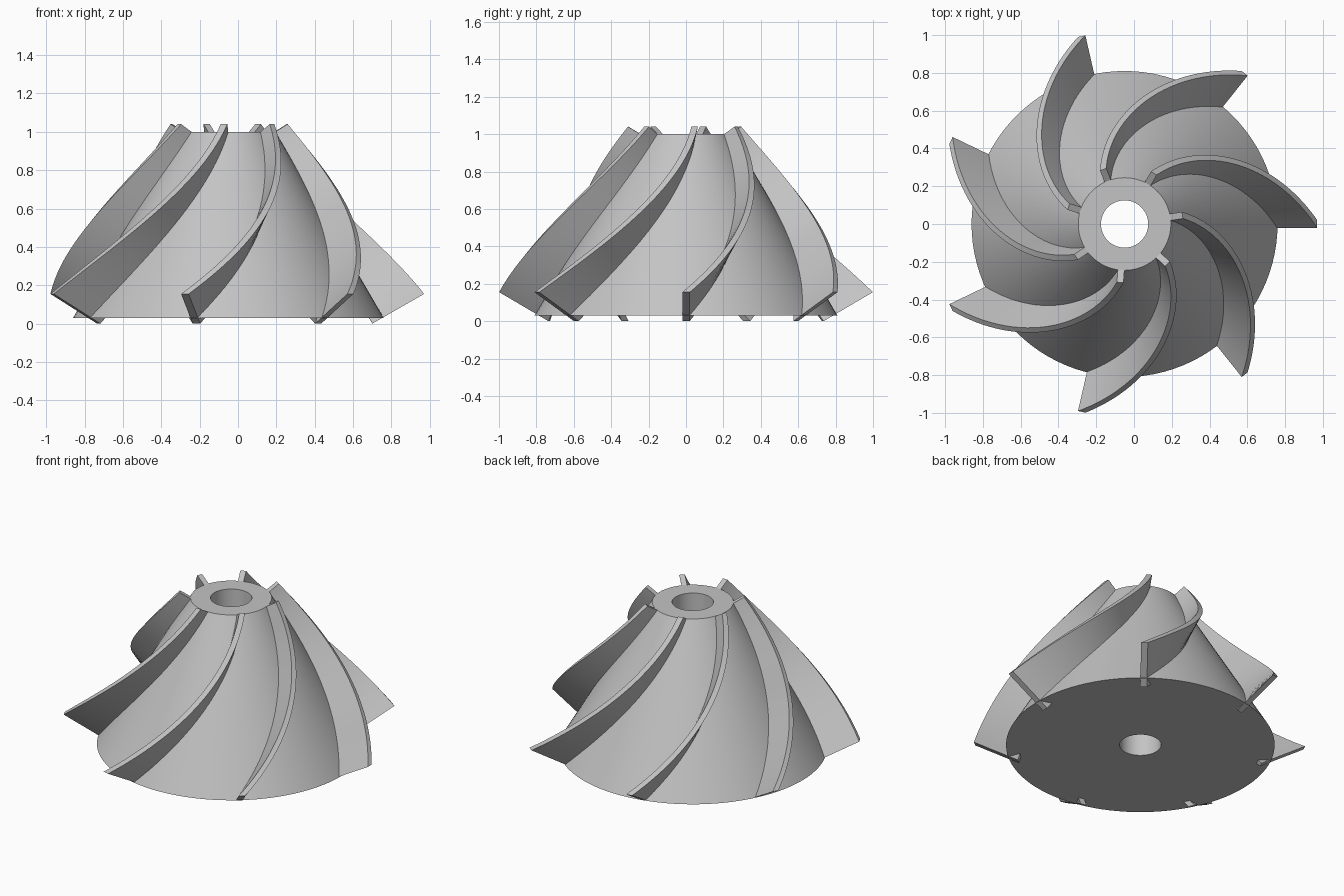
import bpy, bmesh, math

if "Cube" in bpy.data.objects:
    bpy.data.objects.remove(bpy.data.objects["Cube"], do_unlink=True)

AXIS_X = -0.05      # shaft axis position
BLADES = 7
TWIST = math.radians(60)
STEPS = 40

grey = bpy.data.materials.new("light grey metal")
grey.use_nodes = True
colour = (0.55, 0.55, 0.55, 1)
grey.diffuse_color = colour
grey.node_tree.nodes["Principled BSDF"].inputs["Base Color"].default_value = colour


def finish(name, bm):
    bmesh.ops.recalc_face_normals(bm, faces=bm.faces)
    mesh = bpy.data.meshes.new(name)
    bm.to_mesh(mesh)
    bm.free()
    obj = bpy.data.objects.new(name, mesh)
    bpy.context.collection.objects.link(obj)
    obj.location.x = AXIS_X
    mesh.materials.append(grey)
    bpy.ops.object.select_all(action='DESELECT')
    obj.select_set(True)
    bpy.context.view_layer.objects.active = obj
    bpy.ops.object.shade_smooth_by_angle(angle=math.radians(30))
    return obj


def bridge(bm, a, b):
    for i in range(len(a)):
        j = (i + 1) % len(a)
        bm.faces.new((a[i], a[j], b[j], b[i]))


def lerp(a, b, t):
    return a + (b - a) * t


# Conical hub with a through bore: closed profile (radius, height) swept round
profile = [(0.125, 0.03), (0.81, 0.03), (0.245, 1.0), (0.125, 1.0)]
segments = 96
bm = bmesh.new()
rings = []
for s in range(segments):
    a = math.tau * s / segments
    rings.append([bm.verts.new((r * math.cos(a), r * math.sin(a), z)) for r, z in profile])
for s in range(segments):
    bridge(bm, rings[s], rings[(s + 1) % segments])
finish("hub", bm)


# Swept blade: rectangular section twisted down the cone, root buried in the hub
def blade(index):
    bm = bmesh.new()
    sections = []
    for i in range(STEPS + 1):
        t = i / STEPS
        angle = TWIST * (1 - t) + math.tau * index / BLADES
        c, s = math.cos(angle), math.sin(angle)
        half = lerp(0.0175, 0.02, t)
        root = (lerp(0.22, 0.75, t), lerp(0.985, 0.0, t))
        edge = (lerp(0.31, 1.02, t), lerp(1.04, 0.155, t))
        corners = [(root, -half), (edge, -half), (edge, half), (root, half)]
        sections.append([bm.verts.new((r * c - w * s, r * s + w * c, z))
                         for (r, z), w in corners])
    for a, b in zip(sections, sections[1:]):
        bridge(bm, a, b)
    bm.faces.new(sections[0])
    bm.faces.new(sections[-1])
    finish(f"blade_{index + 1}", bm)


for k in range(BLADES):
    blade(k)
